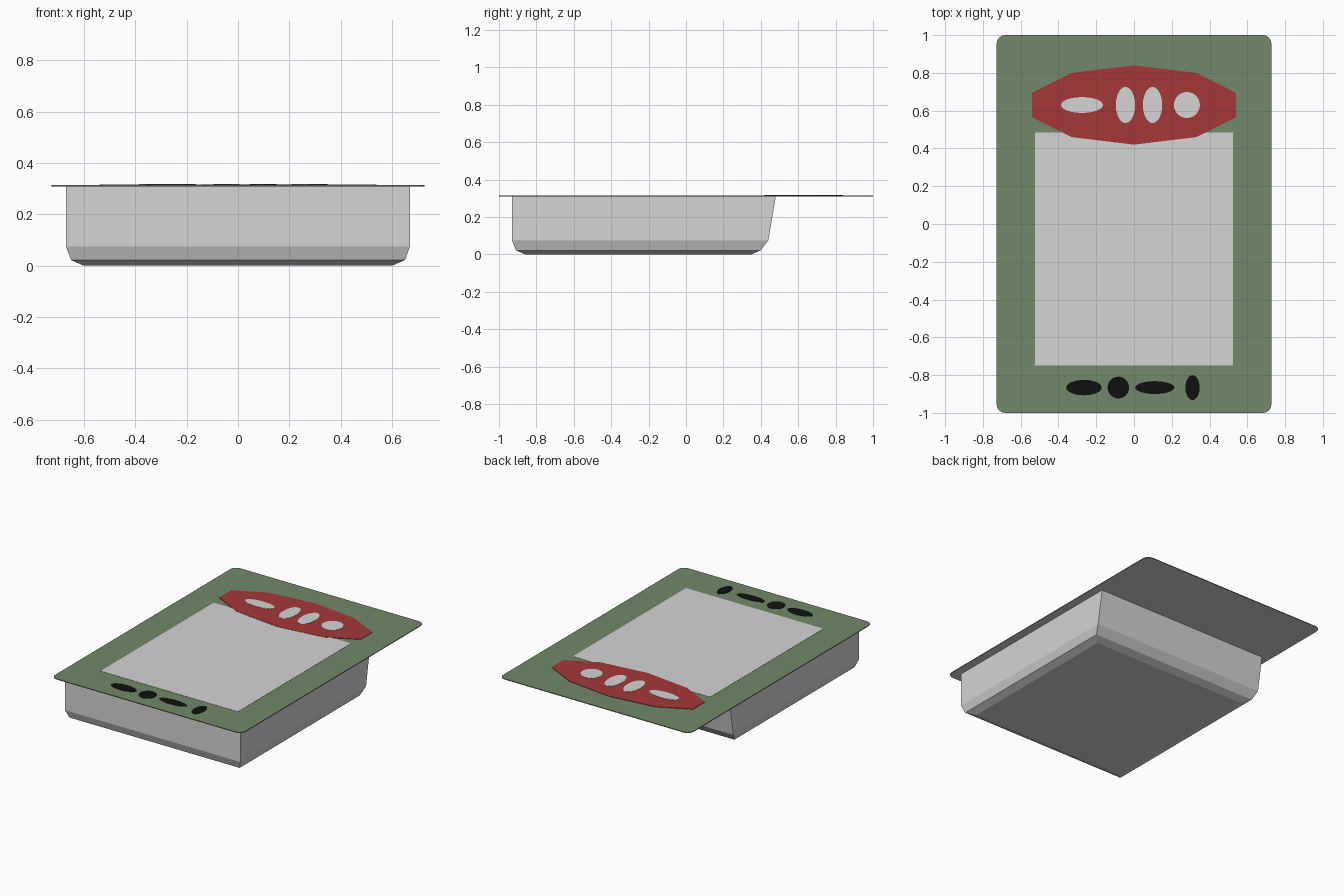
import bpy
import bmesh
from math import sin, cos, pi

if "Cube" in bpy.data.objects:
    bpy.data.objects.remove(bpy.data.objects["Cube"])


def material(name, rgb):
    m = bpy.data.materials.new(name)
    m.diffuse_color = (*rgb, 1)
    m.use_nodes = True
    m.node_tree.nodes["Principled BSDF"].inputs["Base Color"].default_value = m.diffuse_color
    return m


GREY = material("pale_grey", (0.66, 0.66, 0.66))
GREEN = material("sage_green", (0.17, 0.25, 0.144))
RED = material("brick_red", (0.377, 0.04, 0.04))
BLACK = material("black", (0.005, 0.005, 0.005))


def loft(name, rings, mats, cap_top=True):
    """Join equal-sized counterclockwise rings of points, from bottom to top."""
    bm = bmesh.new()
    vs = [[bm.verts.new(p) for p in ring] for ring in rings]
    n = len(vs[0])
    for low, high in zip(vs, vs[1:]):
        for i in range(n):
            j = (i + 1) % n
            bm.faces.new((low[i], low[j], high[j], high[i]))
    bm.faces.new(vs[0][::-1])
    if cap_top:
        bm.faces.new(vs[-1])
    bm.normal_update()
    # a second material, if given, goes on faces that point down
    if len(mats) > 1:
        for f in bm.faces:
            f.material_index = 1 if f.normal.z < -0.5 else 0
    me = bpy.data.meshes.new(name)
    bm.to_mesh(me)
    bm.free()
    for m in mats:
        me.materials.append(m)
    ob = bpy.data.objects.new(name, me)
    bpy.context.collection.objects.link(ob)
    return ob


def plate(name, outline, z0, z1, *mats):
    return loft(name, [[(x, y, z) for x, y in outline] for z in (z0, z1)], mats)


def rect(w, y0, y1):
    return [(-w, y0), (w, y0), (w, y1), (-w, y1)]


def ellipse(cx, cy, rx, ry, n=24):
    return [(cx + rx * cos(2 * pi * i / n), cy + ry * sin(2 * pi * i / n))
            for i in range(n)]


# tray: tapered tub with a stepped bevel at the bottom
profile = [(0.60, -0.86, 0.35, 0.0), (0.65, -0.91, 0.40, 0.022),
           (0.67, -0.93, 0.44, 0.075), (0.67, -0.93, 0.48, 0.31)]
loft("tray", [[(x, y, z) for x, y in rect(w, y0, y1)] for w, y0, y1, z in profile],
     [GREY], cap_top=False)

# lid: thin card with rounded corners, bare grey underneath
W, L, R = 0.727, 1.0, 0.045
card = []
for k, (sx, sy) in enumerate([(1, 1), (-1, 1), (-1, -1), (1, -1)]):
    for i in range(5):
        a = pi / 2 * (k + i / 4)
        card.append((sx * (W - R) + R * cos(a), sy * (L - R) + R * sin(a)))
plate("lid", card, 0.309, 0.314, GREEN, GREY)

# window panel on the lid
plate("window", rect(0.525, -0.75, 0.485), 0.313, 0.3155, GREY)

# red label, mirrored from its right half
half = [(0.33, 0.46), (0.54, 0.565), (0.54, 0.695), (0.33, 0.80)]
label = [(0, 0.42)] + half + [(0, 0.84)] + [(-x, y) for x, y in reversed(half)]
plate("label", label, 0.313, 0.317, RED)

# pale spots on the label
for i, (x, rx, ry) in enumerate([(-0.275, 0.111, 0.042), (-0.045, 0.051, 0.096),
                                 (0.098, 0.051, 0.096), (0.28, 0.069, 0.069)]):
    plate(f"label_spot_{i + 1}", ellipse(x, 0.63, rx, ry), 0.316, 0.3185, GREY)

# black spots along the front edge
for i, (x, rx, ry) in enumerate([(-0.265, 0.094, 0.041), (-0.083, 0.057, 0.058),
                                 (0.11, 0.104, 0.034), (0.31, 0.038, 0.066)]):
    plate(f"front_spot_{i + 1}", ellipse(x, -0.866, rx, ry), 0.313, 0.3155, BLACK)
